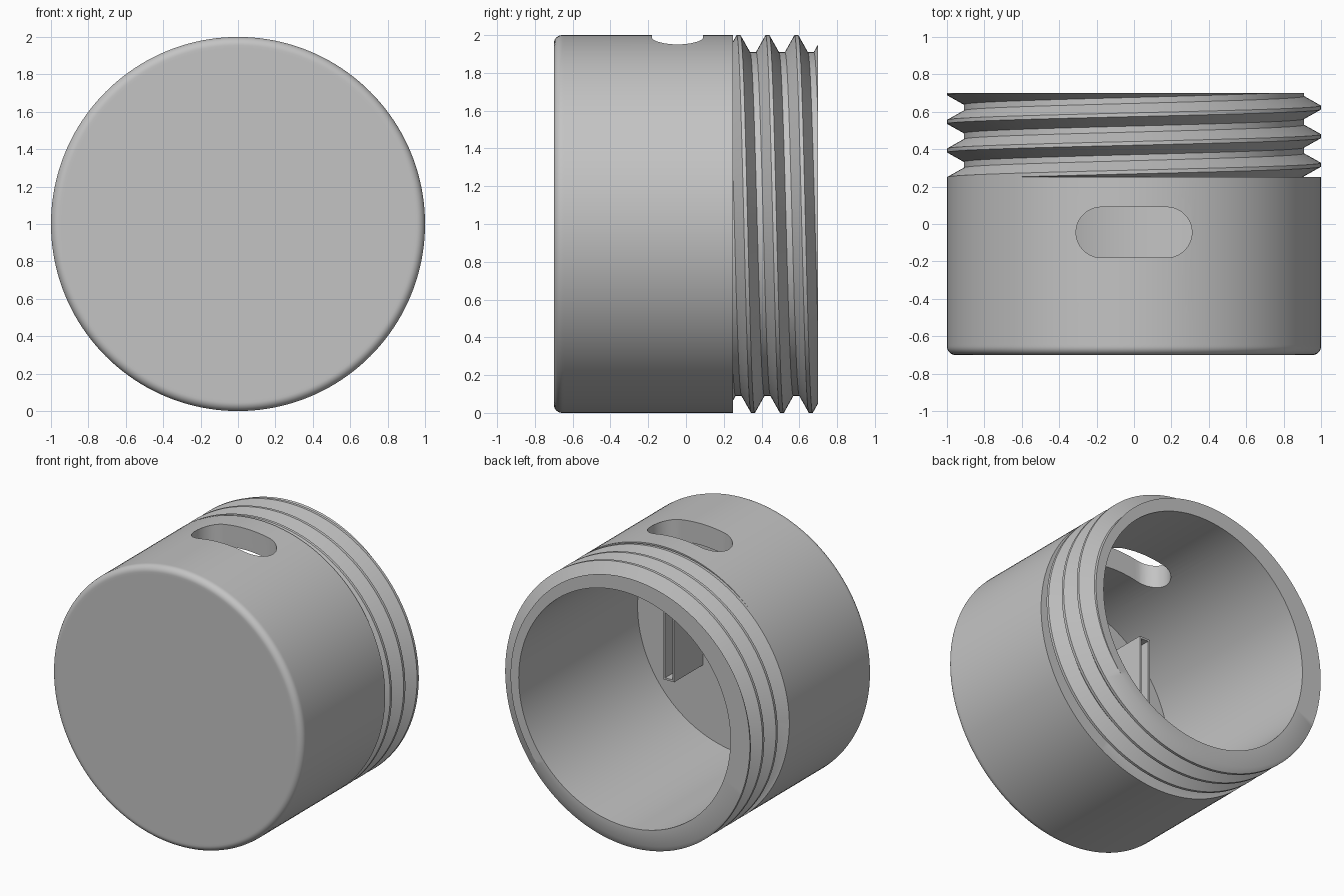
import bpy, bmesh, math
from mathutils import Vector

cube = bpy.data.objects.get("Cube")
if cube:
    bpy.data.objects.remove(cube, do_unlink=True)

COLUMNS = 160
FRONT, SHOULDER, BACK, FLOOR = -0.7, 0.25, 0.7, -0.655
INNER, FILLET = 0.845, 0.045
PITCH, FIRST_CREST, DEPTH = 0.153, 0.24, 0.09
CREST_HALF, ROOT_HALF = 0.01, 0.016

grey = bpy.data.materials.new("plain_grey")
grey.use_nodes = True
colour = (0.55, 0.55, 0.55, 1)
grey.diffuse_color = colour
grey.node_tree.nodes["Principled BSDF"].inputs["Base Color"].default_value = colour


def make_object(name, bm):
    bmesh.ops.recalc_face_normals(bm, faces=bm.faces)
    mesh = bpy.data.meshes.new(name)
    bm.to_mesh(mesh)
    bm.free()
    mesh.materials.append(grey)
    obj = bpy.data.objects.new(name, mesh)
    bpy.context.collection.objects.link(obj)
    return obj


def activate(obj):
    bpy.ops.object.select_all(action='DESELECT')
    obj.select_set(True)
    bpy.context.view_layer.objects.active = obj


def thread_radius(y, crest):
    away = abs((y - crest + PITCH / 2) % PITCH - PITCH / 2)
    slope = (away - CREST_HALF) / (PITCH / 2 - ROOT_HALF - CREST_HALF)
    return 1 - DEPTH * min(1, max(0, slope))


def thread_profile(turn):
    """Crest and root corners of the helix at one angle, clipped to the neck."""
    crest = FIRST_CREST + PITCH * turn
    points = []
    for k in range(-2, 5):
        base = crest + k * PITCH
        for off in (-CREST_HALF, CREST_HALF, PITCH / 2 - ROOT_HALF, PITCH / 2 + ROOT_HALF):
            y = min(BACK, max(SHOULDER, base + off))
            points.append((thread_radius(y, crest), y))
    return points


# Hollow cup with rounded front edge and threaded neck, swept round the y axis
outer = [(0, FRONT), (0.94, FRONT)]
for i in range(9):
    a = i / 8 * math.pi / 2
    outer.append((1 - FILLET + FILLET * math.sin(a), FRONT + FILLET - FILLET * math.cos(a)))
outer += [(1, FRONT + FILLET + 0.01), (1, SHOULDER)]
inner = [(INNER, BACK), (INNER, FLOOR), (0, FLOOR)]

bm = bmesh.new()
columns = []
for i in range(COLUMNS + 1):
    turn = i / COLUMNS
    a = turn * 2 * math.pi
    columns.append([bm.verts.new((-r * math.cos(a), y, 1 + r * math.sin(a)))
                    for r, y in outer + thread_profile(turn) + inner])
for c, d in zip(columns, columns[1:]):
    for j in range(len(c) - 1):
        bm.faces.new((c[j], c[j + 1], d[j + 1], d[j]))
bmesh.ops.remove_doubles(bm, verts=bm.verts, dist=0.0001)
cup = make_object("threaded_cup", bm)

# Rounded slot cut through the top wall
bm = bmesh.new()
ring = []
for i in range(48):
    a = (i + 0.5) / 48 * 2 * math.pi
    side = math.copysign(0.175, math.cos(a))
    ring.append(bm.verts.new((side + 0.135 * math.cos(a), -0.045 + 0.135 * math.sin(a), 1.5)))
face = bm.faces.new(ring)
top = bmesh.ops.extrude_face_region(bm, geom=[face])
bmesh.ops.translate(bm, vec=(0, 0, 0.8),
                    verts=[g for g in top["geom"] if isinstance(g, bmesh.types.BMVert)])
cutter = make_object("slot_cutter", bm)
cutter.hide_render = True

activate(cup)
cut = cup.modifiers.new("slot", 'BOOLEAN')
cut.operation = 'DIFFERENCE'
cut.solver = 'EXACT'
cut.object = cutter
bpy.ops.object.modifier_apply(modifier=cut.name)
bpy.data.objects.remove(cutter, do_unlink=True)
activate(cup)
bpy.ops.object.shade_smooth_by_angle(angle=math.radians(30))


# Pair of thin hollow sleeves standing on the inner floor
def make_sleeve(name, x):
    bm = bmesh.new()
    bmesh.ops.create_cube(bm, size=1)
    bmesh.ops.scale(bm, vec=(0.085, 0.34, 0.82), verts=bm.verts)
    bmesh.ops.translate(bm, vec=(x, FLOOR + 0.16, 1.125), verts=bm.verts)
    bm.normal_update()
    mouth = max(bm.faces, key=lambda f: f.calc_center_median().y)
    bmesh.ops.inset_individual(bm, faces=[mouth], thickness=0.02)
    pushed = bmesh.ops.extrude_discrete_faces(bm, faces=[mouth])["faces"][0]
    bmesh.ops.translate(bm, vec=Vector((0, -0.31, 0)), verts=pushed.verts)
    return make_object(name, bm)


make_sleeve("left_sleeve", 0.365)
make_sleeve("right_sleeve", -0.365)
